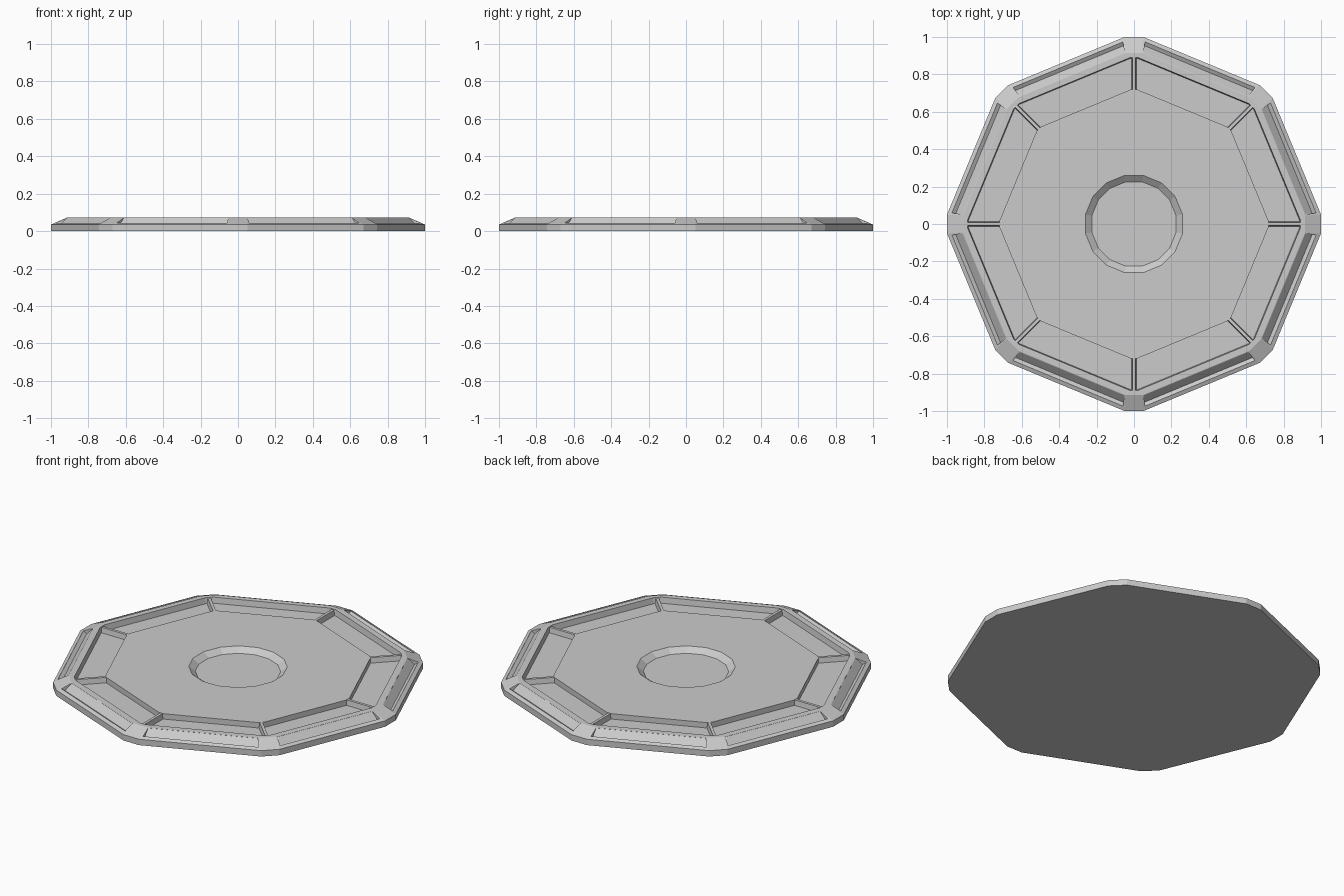
import bpy, bmesh
from math import radians
from mathutils import Matrix, Vector

if "Cube" in bpy.data.objects:
    bpy.data.objects.remove(bpy.data.objects["Cube"])


def new_object(name, bm):
    bmesh.ops.recalc_face_normals(bm, faces=bm.faces)
    mesh = bpy.data.meshes.new(name)
    bm.to_mesh(mesh)
    bm.free()
    ob = bpy.data.objects.new(name, mesh)
    bpy.context.collection.objects.link(ob)
    return ob


def add_prism(bm, bottom, top, matrix):
    """Closed solid between two matching outlines."""
    a = [bm.verts.new(matrix @ Vector(p)) for p in bottom]
    b = [bm.verts.new(matrix @ Vector(p)) for p in top]
    bm.faces.new(a)
    bm.faces.new(b)
    for i in range(len(a)):
        j = (i + 1) % len(a)
        bm.faces.new((a[i], a[j], b[j], b[i]))


def turn(deg):
    return Matrix.Rotation(radians(deg), 4, 'Z')


# Octagonal plate: loft of corner-cut octagons (corner radius, half corner width, z)
rings = [(1.0, 0.05, 0), (1.0, 0.05, 0.035), (0.915, 0.045, 0.072),
         (0.89, 0.02, 0.072), (0.885, 0.02, 0.038), (0.72, 0.015, 0.038),
         (0.72, 0.015, 0.07), (0.26, 0.05, 0.07), (0.225, 0.045, 0.042)]
bm = bmesh.new()
loops = []
for r, w, z in rings:
    loops.append([bm.verts.new(turn(45 * k) @ Vector((r, s * w, z)))
                  for k in range(8) for s in (-1, 1)])
for lo, hi in zip(loops, loops[1:]):
    for i in range(16):
        j = (i + 1) % 16
        bm.faces.new((lo[i], lo[j], hi[j], hi[i]))
bm.faces.new(loops[0][::-1])
bm.faces.new(loops[-1])
plate = new_object("octagonal_plate", bm)

# Slots in the sloping rim, one per side
profile = [(0.922, 0.1, 0.318), (0.922, 0.043, 0.318), (0.902, 0.031, 0.313),
           (0.866, 0.0695, 0.303), (0.866, 0.1, 0.303)]
bm = bmesh.new()
for k in range(8):
    add_prism(bm, [(a, -h, z) for a, z, h in profile],
              [(a, h, z) for a, z, h in profile], turn(22.5 + 45 * k))
cutter = new_object("slot_cutter", bm)
cutter.hide_render = True
cutter.hide_viewport = True
mod = plate.modifiers.new("rim_slots", 'BOOLEAN')
mod.operation = 'DIFFERENCE'
mod.solver = 'EXACT'
mod.object = cutter

# Thin radial ribs dividing the channel at each corner
bm = bmesh.new()
for k in range(8):
    outlines = [[(0.71, -w, z), (0.9, -w, z), (0.9, w, z), (0.71, w, z)]
                for w, z in ((0.014, 0.03), (0.008, 0.068))]
    add_prism(bm, outlines[0], outlines[1], turn(45 * k))
new_object("channel_ribs", bm)
